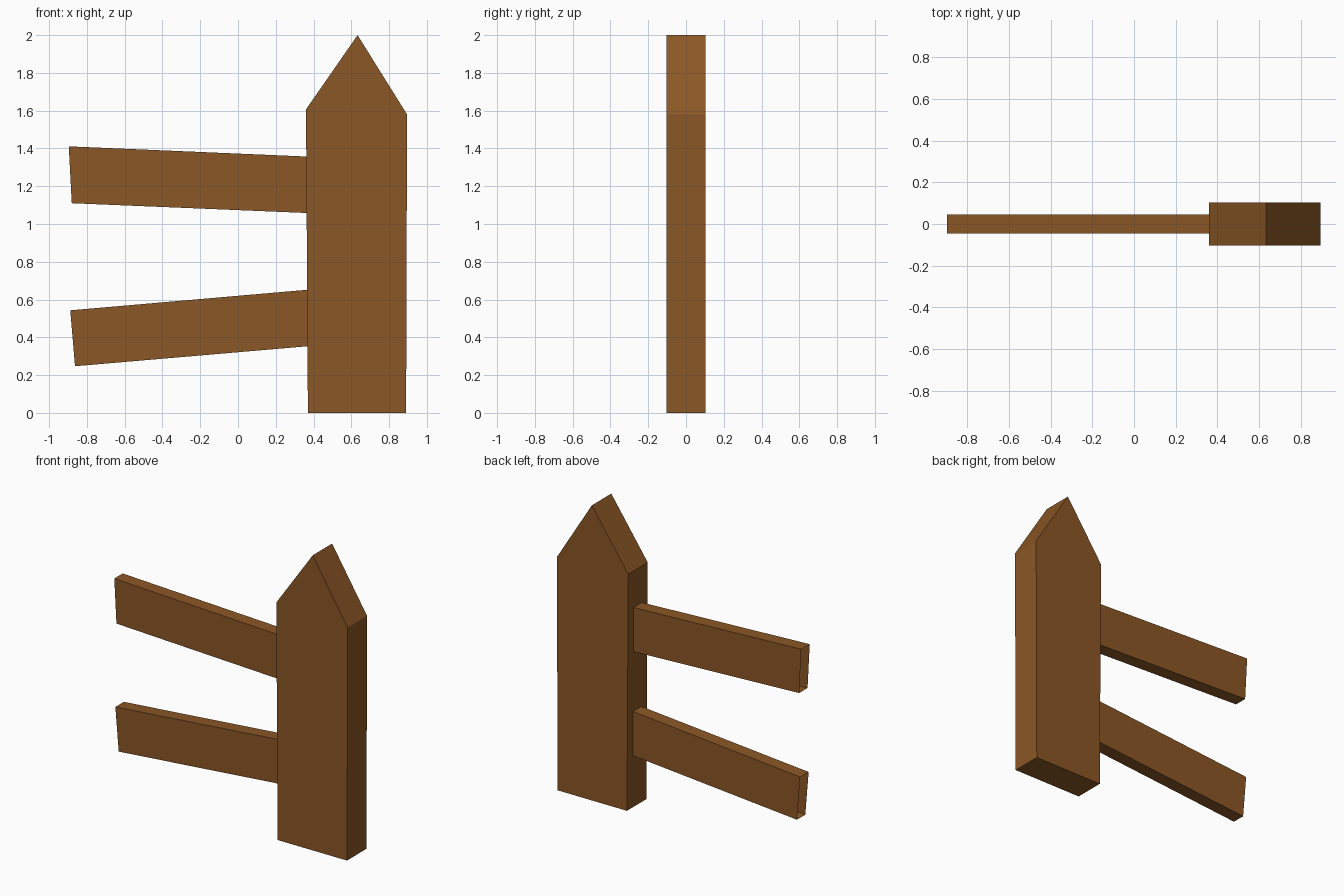
import bpy, bmesh

if "Cube" in bpy.data.objects:
    bpy.data.objects.remove(bpy.data.objects["Cube"])

wood = bpy.data.materials.new("brown_wood")
wood.diffuse_color = (0.258, 0.095, 0.019, 1.0)
wood.use_nodes = True
wood.node_tree.nodes["Principled BSDF"].inputs["Base Color"].default_value = wood.diffuse_color


def plank(name, profile, half_depth, open_edges=()):
    """Extrude an (x, z) outline along y; outline edges in open_edges get no wall."""
    bm = bmesh.new()
    front = [bm.verts.new((x, -half_depth, z)) for x, z in profile]
    back = [bm.verts.new((x, half_depth, z)) for x, z in profile]
    bm.faces.new(front)
    bm.faces.new(back[::-1])
    n = len(profile)
    for i in range(n):
        if i not in open_edges:
            j = (i + 1) % n
            bm.faces.new((front[j], front[i], back[i], back[j]))
    mesh = bpy.data.meshes.new(name)
    bm.to_mesh(mesh)
    bm.free()
    mesh.materials.append(wood)
    obj = bpy.data.objects.new(name, mesh)
    bpy.context.collection.objects.link(obj)
    return obj


# pointed upright post
plank("post", [(0.37, 0), (0.89, 0), (0.895, 1.58), (0.633, 2.0), (0.36, 1.607)], 0.104)

# two tilted rails, hollow at both ends
plank("upper_rail", [(-0.88, 1.11), (0.372, 1.058), (0.368, 1.357), (-0.896, 1.411)],
      0.045, open_edges=(1, 3))
plank("lower_rail", [(-0.863, 0.247), (0.372, 0.353), (0.37, 0.652), (-0.888, 0.543)],
      0.045, open_edges=(1, 3))
